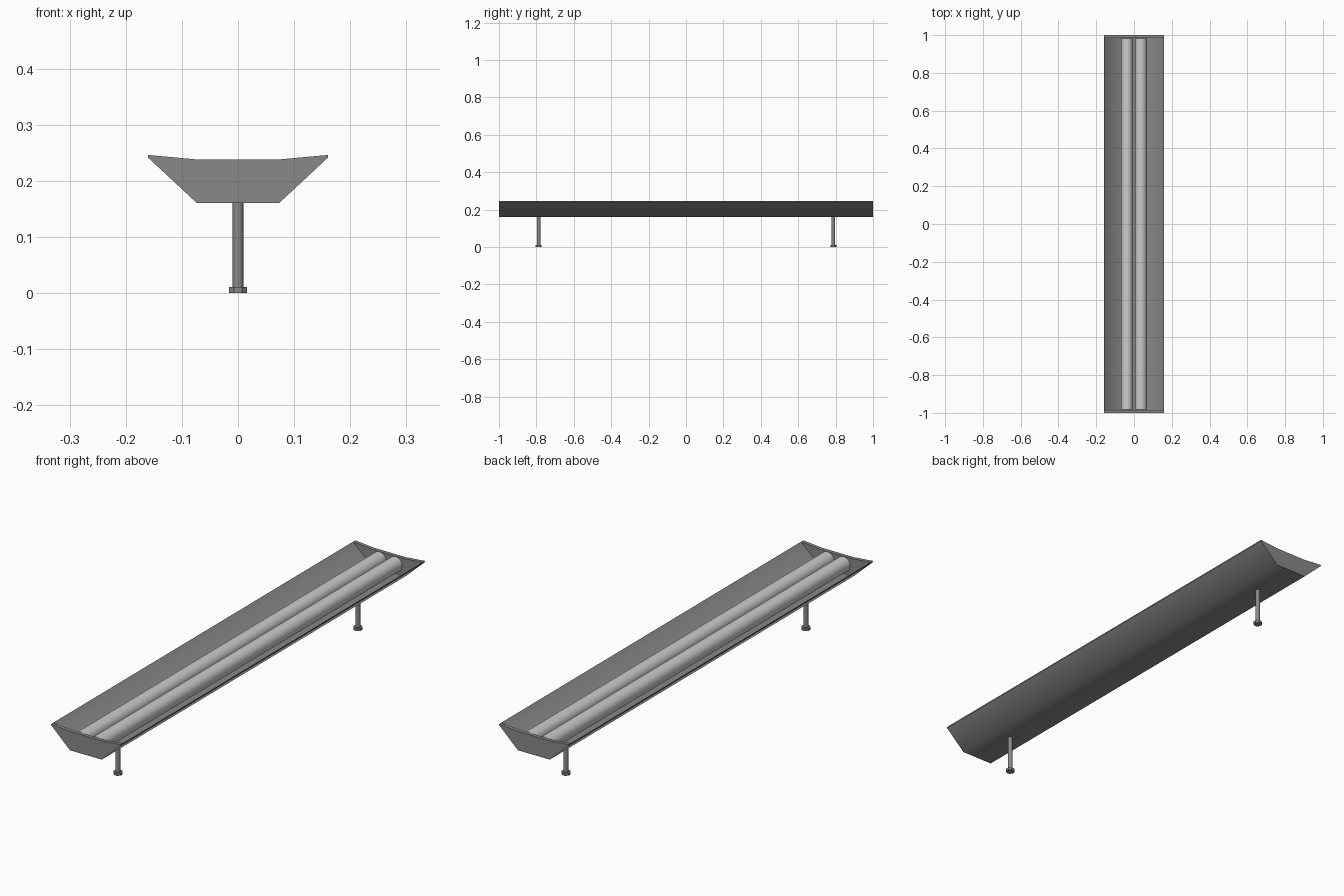
import bpy, bmesh, math

if "Cube" in bpy.data.objects:
    bpy.data.objects.remove(bpy.data.objects["Cube"])

def material(name, grey):
    mat = bpy.data.materials.new(name)
    mat.diffuse_color = (grey, grey, grey, 1)
    mat.use_nodes = True
    mat.node_tree.nodes["Principled BSDF"].inputs["Base Color"].default_value = mat.diffuse_color
    return mat

DARK = material("dark_metal", 0.25)
LIGHT = material("lamp_grey", 0.6)

def prism(name, profile, y0, y1):
    """Extrude a closed x/z profile along y."""
    bm = bmesh.new()
    face = bm.faces.new([bm.verts.new((x, y0, z)) for x, z in profile])
    ext = bmesh.ops.extrude_face_region(bm, geom=[face])
    verts = [v for v in ext["geom"] if isinstance(v, bmesh.types.BMVert)]
    bmesh.ops.translate(bm, verts=verts, vec=(0, y1 - y0, 0))
    bmesh.ops.recalc_face_normals(bm, faces=bm.faces)
    me = bpy.data.meshes.new(name)
    bm.to_mesh(me)
    bm.free()
    me.materials.append(DARK)
    ob = bpy.data.objects.new(name, me)
    bpy.context.collection.objects.link(ob)
    return ob

def smooth(ob, angle):
    bpy.ops.object.select_all(action='DESELECT')
    ob.select_set(True)
    bpy.context.view_layer.objects.active = ob
    bpy.ops.object.shade_smooth_by_angle(angle=math.radians(angle))

def cylinder(name, r, length, loc, sides, mat, rot=(0, 0, 0)):
    bpy.ops.mesh.primitive_cylinder_add(vertices=sides, radius=r, depth=length,
                                        location=loc, rotation=rot)
    ob = bpy.context.object
    ob.name = name
    ob.data.materials.append(mat)
    return ob

# Reflector trough: thin sheet with flat floor and flared sides
inner = [(-0.16, 0.246), (-0.072, 0.165), (0.072, 0.165), (0.16, 0.246)]
outer = [(0.16, 0.241), (0.073, 0.160), (-0.073, 0.160), (-0.16, 0.241)]
trough = prism("reflector_trough", inner + outer, -1, 1)
smooth(trough, 45)

# End plates with a dipped top edge
plate = inner + [(0.073, 0.238), (-0.073, 0.238)]
for side, y0, y1 in (("front", -1, -0.985), ("back", 0.985, 1)):
    prism(side + "_end_plate", plate, y0, y1)

# Two lamp tubes side by side
for side, x in (("left", -0.037), ("right", 0.037)):
    tube = cylinder(side + "_lamp_tube", 0.031, 1.965, (x, 0, 0.207), 32, LIGHT,
                    (math.pi / 2, 0, 0))
    smooth(tube, 40)

# Support posts with wider feet
for side, y in (("front", -0.788), ("back", 0.788)):
    post = cylinder(side + "_post", 0.0095, 0.154, (0, y, 0.085), 16, DARK)
    smooth(post, 40)
    cylinder(side + "_foot", 0.0178, 0.011, (0, y, 0.0055), 8, DARK,
             (0, 0, math.pi / 8))
